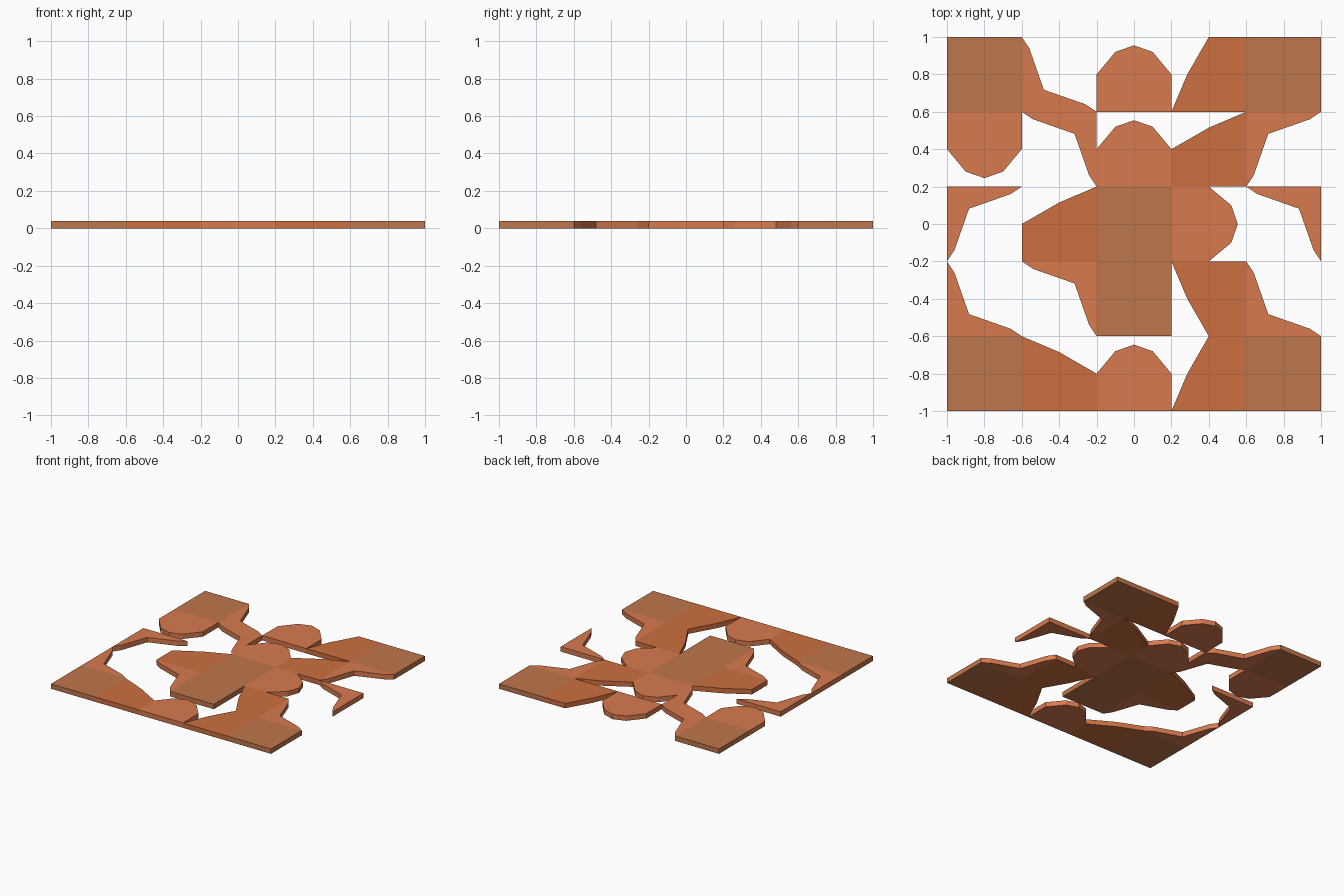
import bpy, bmesh
from mathutils import Matrix, Vector

if "Cube" in bpy.data.objects:
    bpy.data.objects.remove(bpy.data.objects["Cube"])

CELL, THICK = 0.4, 0.04

# Tile outlines, relative to the cell centre
OUTLINES = {
    "F": ("full_tile", [(-.2, -.2), (.2, -.2), (.2, .2), (-.2, .2)]),
    "D": ("dome_tile", [(-.2, -.2), (.2, -.2), (.2, 0), (.1, .12),
                        (0, .155), (-.1, .12), (-.2, 0)]),
    "C": ("corner_tile", [(-.2, -.2), (.2, -.2), (.14, -.16),
                          (-.082, -.082), (-.16, .14), (-.2, .2)]),
    "S": ("slant_tile", [(-.2, -.2), (.2, -.2), (.2, .2), (0, .2), (-.115, 0)]),
}

# Kind + quarter turns counter-clockwise; M is a mirrored slant. Top row first.
LAYOUT = [
    "F0 C0 D0 S0 F0",
    "D2 C2 D0 M1 C3",
    "C3 M1 F0 D3 C2",
    "C0 C2 F0 M2 C0",
    "F0 S3 D0 S0 F0",
]


def material(name, rgb):
    m = bpy.data.materials.new(name)
    m.diffuse_color = (*rgb, 1)
    m.use_nodes = True
    m.node_tree.nodes["Principled BSDF"].inputs["Base Color"].default_value = m.diffuse_color
    return m


plain = material("terracotta", (.69, .195, .076))
MATS = {"F": material("brown", (.52, .18, .072)), "D": plain, "C": plain,
        "S": material("rust", (.61, .16, .051))}


def tile(kind, turns, mirror, row, col):
    name, pts = OUTLINES[kind]
    rot = Matrix.Rotation(turns * 1.5707963, 3, 'Z')
    centre = Vector(((col - 2) * CELL, (2 - row) * CELL, 0))
    bm = bmesh.new()
    verts = [bm.verts.new(centre + rot @ Vector((-x if mirror else x, y, 0)))
             for x, y in pts]
    base = bm.faces.new(verts)
    # Thicken the outline into a slab
    top = bmesh.ops.extrude_face_region(bm, geom=[base], use_keep_orig=True)
    bmesh.ops.translate(bm, vec=(0, 0, THICK), verts=[
        g for g in top["geom"] if isinstance(g, bmesh.types.BMVert)])
    bmesh.ops.recalc_face_normals(bm, faces=bm.faces)
    label = f"{name}_{row + 1}_{col + 1}"
    me = bpy.data.meshes.new(label)
    bm.to_mesh(me)
    bm.free()
    me.materials.append(MATS[kind])
    bpy.context.collection.objects.link(bpy.data.objects.new(label, me))


# Lay out the 5 x 5 mosaic
for r, line in enumerate(LAYOUT):
    for c, code in enumerate(line.split()):
        mirrored = code[0] == "M"
        tile("S" if mirrored else code[0], int(code[1]), mirrored, r, c)
